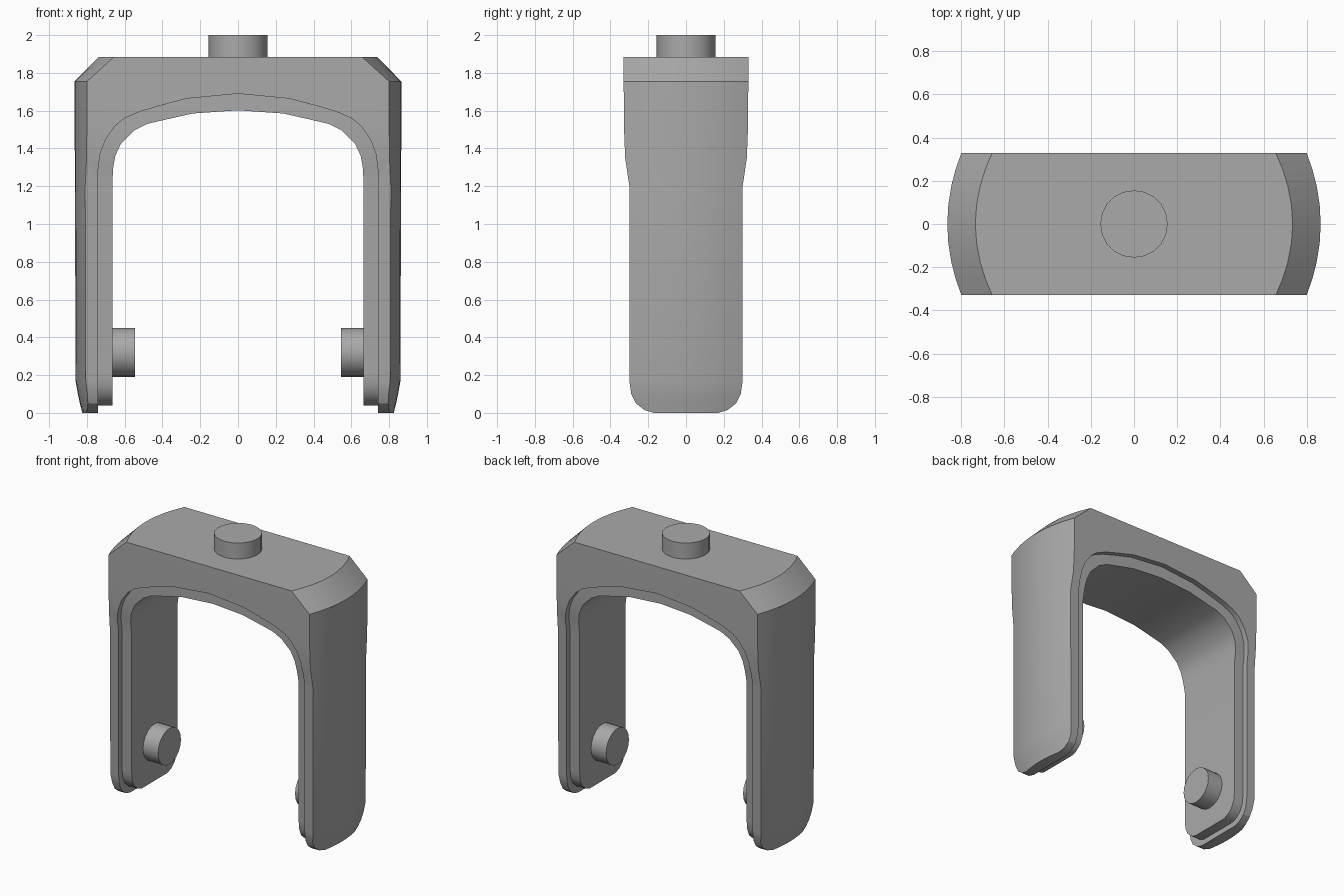
import bpy, bmesh, math
from mathutils import Matrix

if "Cube" in bpy.data.objects:
    bpy.data.objects.remove(bpy.data.objects["Cube"])

grey = bpy.data.materials.new("mid grey")
grey.diffuse_color = (0.40, 0.40, 0.40, 1)
grey.use_nodes = True
grey.node_tree.nodes["Principled BSDF"].inputs["Base Color"].default_value = grey.diffuse_color


def finish(name, bm):
    bmesh.ops.recalc_face_normals(bm, faces=bm.faces)
    me = bpy.data.meshes.new(name)
    bm.to_mesh(me)
    bm.free()
    ob = bpy.data.objects.new(name, me)
    bpy.context.collection.objects.link(ob)
    me.materials.append(grey)
    return ob


def loft(name, rings):
    """Skin a stack of equal-length closed rings and cap both ends."""
    bm = bmesh.new()
    vs = [[bm.verts.new(p) for p in r] for r in rings]
    n = len(rings[0])
    for a, b in zip(vs, vs[1:]):
        for i in range(n):
            bm.faces.new((a[i], a[(i + 1) % n], b[(i + 1) % n], b[i]))
    bm.faces.new(vs[0])
    bm.faces.new(vs[-1])
    return finish(name, bm)


def peg(name, r, depth, matrix, sides=20):
    bm = bmesh.new()
    bmesh.ops.create_cone(bm, cap_ends=True, segments=sides, radius1=r,
                          radius2=r, depth=depth, matrix=matrix)
    return finish(name, bm)


def smooth(ob):
    bpy.ops.object.select_all(action='DESELECT')
    ob.select_set(True)
    bpy.context.view_layer.objects.active = ob
    bpy.ops.object.shade_smooth_by_angle(angle=math.radians(25))


def mirrored(half):
    """Half path ending on x = 0, extended across to the other side."""
    return half + [(-p[0],) + tuple(p[1:]) for p in reversed(half[:-1])]


# Outer fork body: bulged block, (height, half depth, half width at centre)
levels = [(0, .17, .825), (.015, .22, .828), (.05, .265, .837), (.1, .29, .848),
          (.17, .30, .86), (1.2, .30, .863), (1.35, .322, .864), (1.5, .328, .865),
          (1.755, .33, .865), (1.885, .33, .735)]
rings = []
for z, hw, x in levels:
    ys = [hw * f for f in (-1, -.77, -.54, -.27, 0, .27, .54, .77, 1)]
    k = .72 if z > 1.8 else .6
    right = [(x - k * y * y, y, z) for y in ys]
    rings.append(right + [(-px, y, z) for px, y, _ in reversed(right)])
body = loft("fork_body", rings)

# Opening cut through the body
arch = mirrored([(.74, -.3), (.74, 1.29), (.73, 1.37), (.70, 1.45), (.65, 1.52),
                 (.60, 1.56), (.52, 1.595), (.40, 1.63), (.27, 1.664), (0, 1.69)])
cutter = loft("opening_cutter", [[(x, y, z) for x, z in arch] for y in (-1, 1)])
cutter.hide_render = True
mod = body.modifiers.new("opening", 'BOOLEAN')
mod.operation = 'DIFFERENCE'
mod.solver = 'EXACT'
mod.object = cutter
bpy.context.view_layer.objects.active = body
bpy.ops.object.modifier_apply(modifier=mod.name)
bpy.data.objects.remove(cutter)
smooth(body)

# Inner liner: (inner x, inner z, outer x, outer z, half depth)
legs = [(.04, .15), (.055, .19), (.09, .23), (.14, .253), (.2, .26), (1.2, .26)]
half = [(.665, z, .76, z, hw) for z, hw in legs]
half += [(.662, 1.29, .76, 1.31, .275), (.65, 1.36, .745, 1.39, .283),
         (.62, 1.425, .715, 1.47, .287), (.55, 1.495, .63, 1.56, .29),
         (.48, 1.53, .53, 1.61, .29), (.36, 1.558, .40, 1.645, .29),
         (.24, 1.585, .26, 1.68, .29), (0, 1.602, 0, 1.705, .29)]
stations = half + [(-a, b, -c, d, h) for a, b, c, d, h in reversed(half[:-1])]
smooth(loft("inner_liner", [[(a, -h, b), (a, h, b), (c, h, d), (c, -h, d)]
                            for a, b, c, d, h in stations]))

# Top stem and the two axle pegs
smooth(peg("top_stem", .156, .135, Matrix.Translation((0, 0, 1.9325))))
for side, s in (("left", -1), ("right", 1)):
    m = Matrix.Translation((s * .6125, 0, .32)) @ Matrix.Rotation(math.pi / 2, 4, 'Y')
    smooth(peg(side + "_axle_peg", .13, .135, m))
